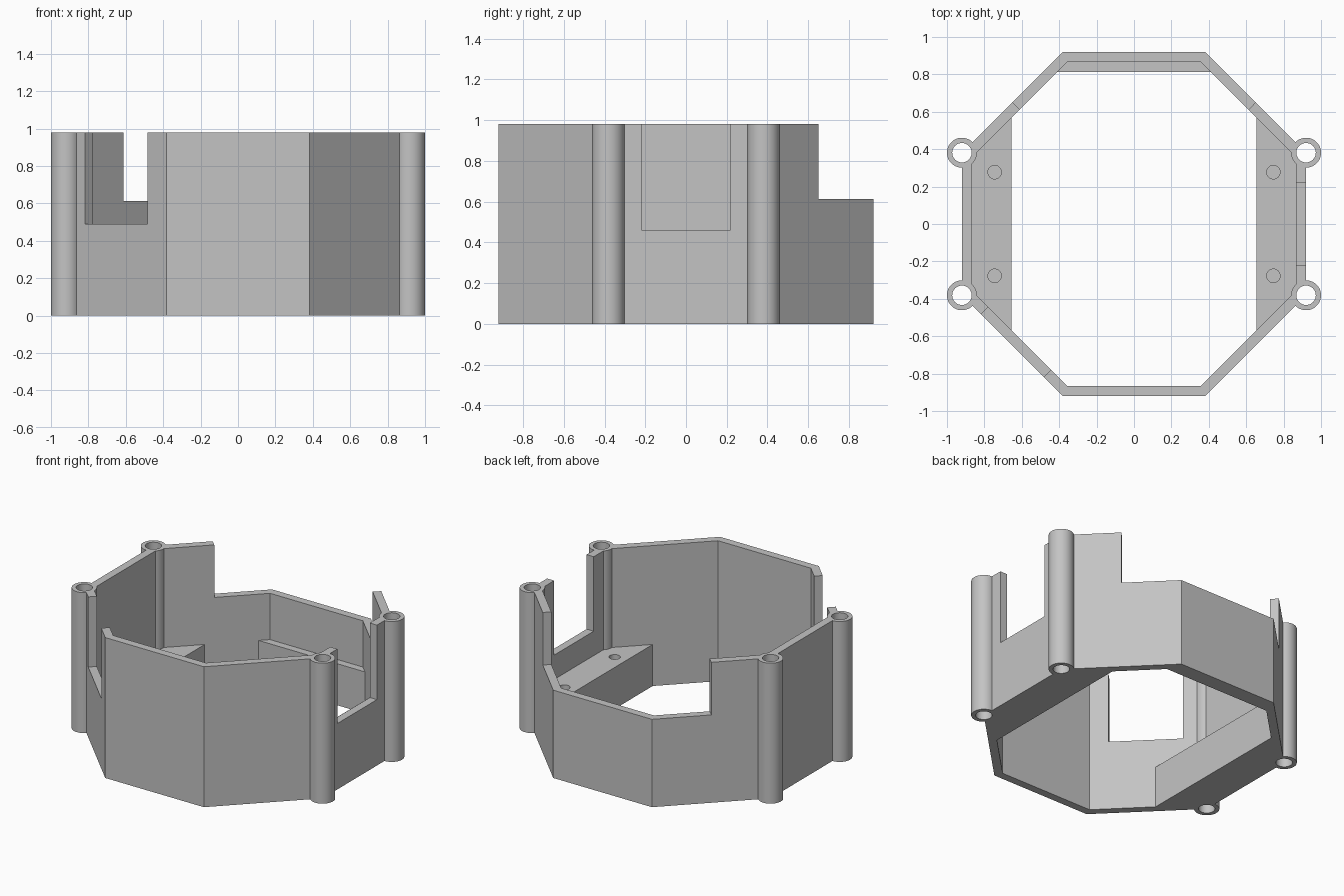
import bpy, bmesh, math

if "Cube" in bpy.data.objects:
    bpy.data.objects.remove(bpy.data.objects["Cube"], do_unlink=True)

HEIGHT = 0.98
OUTER, INNER = 0.92, 0.865          # octagon apothems
CORNER = OUTER * math.tan(math.pi / 8)
SHELF_X, SHELF_TOP, LEDGE_Y = 0.655, 0.29, 0.813


def prism(name, points, z0, z1):
    """Extrude a counter-clockwise outline from z0 to z1."""
    bm = bmesh.new()
    base = bm.faces.new([bm.verts.new((x, y, z0)) for x, y in points])
    ext = bmesh.ops.extrude_face_region(bm, geom=[base])["geom"]
    verts = [g for g in ext if isinstance(g, bmesh.types.BMVert)]
    bmesh.ops.translate(bm, verts=verts, vec=(0, 0, z1 - z0))
    bmesh.ops.recalc_face_normals(bm, faces=bm.faces)
    mesh = bpy.data.meshes.new(name)
    bm.to_mesh(mesh)
    bm.free()
    obj = bpy.data.objects.new(name, mesh)
    bpy.context.collection.objects.link(obj)
    return obj


def ring(radius, count, center=(0, 0), turn=0.0):
    angles = [turn + math.tau * i / count for i in range(count)]
    return [(center[0] + radius * math.cos(a), center[1] + radius * math.sin(a)) for a in angles]


def octagon(apothem):
    return ring(apothem / math.cos(math.pi / 8), 8, turn=math.pi / 8)


def combine(target, tool, operation):
    """Apply a boolean and discard the tool."""
    mod = target.modifiers.new("cut", "BOOLEAN")
    mod.operation, mod.solver, mod.object = operation, "EXACT", tool
    bpy.context.view_layer.objects.active = target
    bpy.ops.object.modifier_apply(modifier=mod.name)
    bpy.data.objects.remove(tool, do_unlink=True)


# Octagonal wall with a floor that becomes the shelves and back ledge
frame = prism("octagonal_frame", octagon(OUTER), 0, HEIGHT)
combine(frame, prism("cavity", octagon(INNER), SHELF_TOP, 1.2), "DIFFERENCE")

# Floor opening, leaving a shelf on each side and a ledge at the back
diag = INNER * math.sqrt(2)
half = [(diag - INNER, -INNER), (SHELF_X, SHELF_X - diag),
        (SHELF_X, diag - SHELF_X), (diag - LEDGE_Y, LEDGE_Y)]
opening = half + [(-x, y) for x, y in reversed(half)]
combine(frame, prism("floor_opening", opening, -0.1, SHELF_TOP + 0.1), "DIFFERENCE")

# Corner posts with through holes, and blind holes in the shelves
for sx in (-1, 1):
    for sy in (-1, 1):
        post = (sx * OUTER, sy * CORNER)
        combine(frame, prism("post", ring(0.08, 48, post), 0, HEIGHT), "UNION")
        combine(frame, prism("post_hole", ring(0.052, 32, post), -0.1, 1.2), "DIFFERENCE")
        screw = (sx * 0.745, sy * 0.277)
        combine(frame, prism("screw_hole", ring(0.036, 32, screw), 0.08, 0.5), "DIFFERENCE")

# Lowered back section, ending square across the rear diagonals
back = [(0.3, 0.3), (1.5, 1.5), (-1.5, 1.5), (-0.3, 0.3)]
combine(frame, prism("back_cut", back, 0.613, 1.2), "DIFFERENCE")

# Notch in the middle of the front right diagonal
notch = ring(1, 4, turn=math.pi / 4)
spread = 0.237 * math.sqrt(0.5)
mid = OUTER * math.sqrt(0.5)
notch = [(-mid + u * spread + v * 0.1, -mid - u * spread + v * 0.1)
         for u, v in ((-1, -1), (1, -1), (1, 1), (-1, 1))]
combine(frame, prism("diagonal_notch", notch, 0.49, 1.2), "DIFFERENCE")

# Notch in the left side wall
side = [(0.8, -0.218), (1.1, -0.218), (1.1, 0.218), (0.8, 0.218)]
combine(frame, prism("side_notch", side, 0.46, 1.2), "DIFFERENCE")

# Plain grey finish
grey = bpy.data.materials.new("plain_grey")
grey.use_nodes = True
color = (0.55, 0.55, 0.55, 1)
grey.diffuse_color = color
grey.node_tree.nodes["Principled BSDF"].inputs["Base Color"].default_value = color
frame.data.materials.clear()
frame.data.materials.append(grey)
for poly in frame.data.polygons:
    poly.material_index = 0

bpy.ops.object.select_all(action="DESELECT")
frame.select_set(True)
bpy.context.view_layer.objects.active = frame
bpy.ops.object.shade_smooth_by_angle(angle=math.radians(30))
